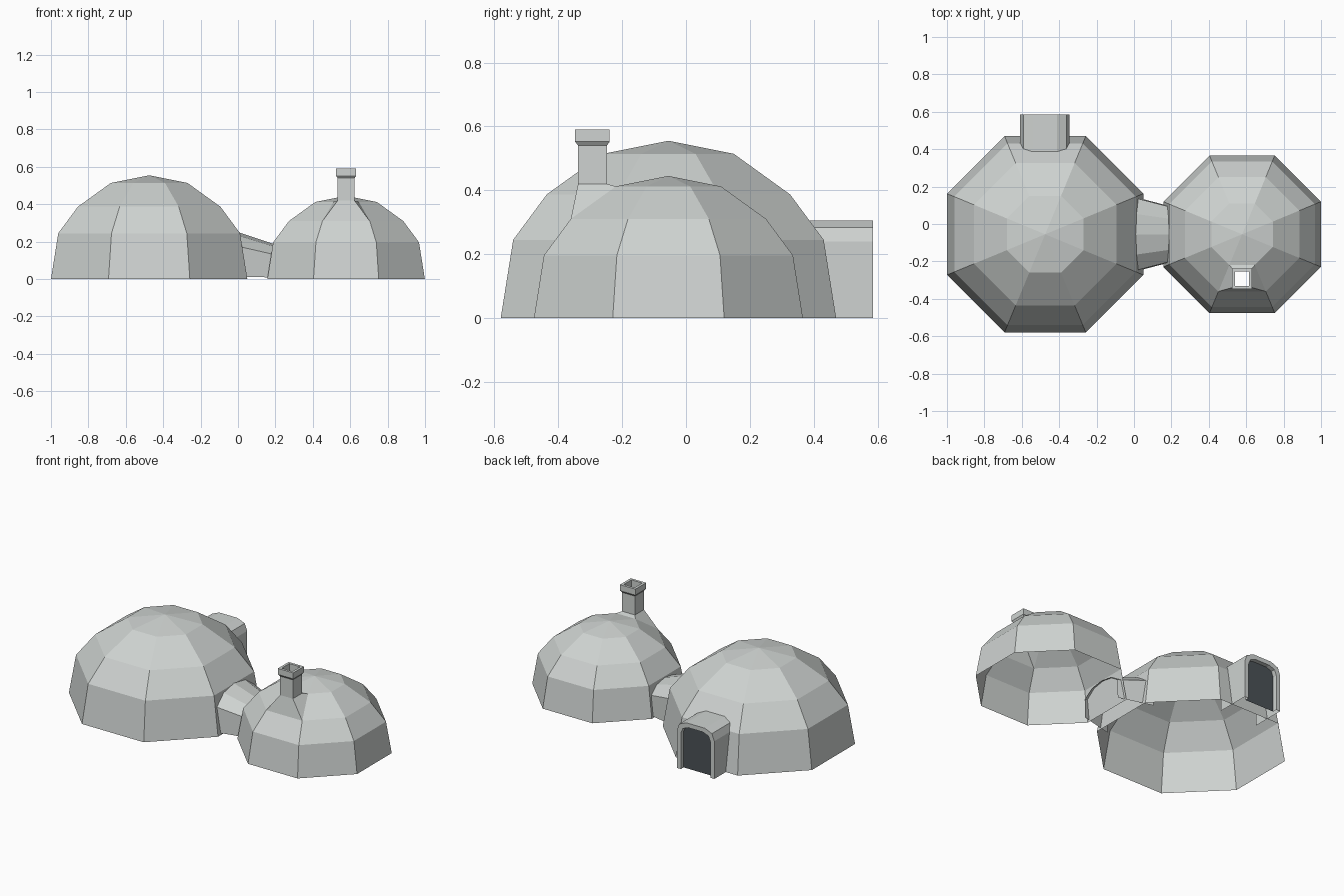
import bpy, math

if "Cube" in bpy.data.objects:
    bpy.data.objects.remove(bpy.data.objects["Cube"])

def material(name, rgb):
    m = bpy.data.materials.new(name)
    m.diffuse_color = (*rgb, 1)
    m.use_nodes = True
    m.node_tree.nodes["Principled BSDF"].inputs["Base Color"].default_value = m.diffuse_color
    return m

plaster = material("pale grey plaster", (0.62, 0.65, 0.635))
dark = material("dark slate", (0.07, 0.085, 0.095))

def make(name, verts, faces, mat):
    me = bpy.data.meshes.new(name)
    me.from_pydata(verts, [], faces)
    me.materials.append(mat)
    ob = bpy.data.objects.new(name, me)
    bpy.context.collection.objects.link(ob)
    return ob

def loft(name, rings, mat, closed=True):
    """Skin a list of equal-length vertex rings with quads."""
    n = len(rings[0])
    verts = [v for r in rings for v in r]
    faces = []
    for k in range(len(rings) - 1):
        for i in range(n if closed else n - 1):
            j = (i + 1) % n
            faces.append((k*n + i, k*n + j, (k+1)*n + j, (k+1)*n + i))
    return make(name, verts, faces, mat)

# Domes: open-bottomed eight-sided shells, given as (apothem, height) rings
PROFILE = [(0.525, 0), (0.486, 0.245), (0.381, 0.387), (0.205, 0.514)]

def dome(name, cx, cy, s, skip_face=None):
    verts = []
    for a, z in PROFILE:
        r = a * s / math.cos(math.pi / 8)
        for i in range(8):
            t = math.pi / 8 + i * math.pi / 4
            verts.append((cx + r*math.cos(t), cy + r*math.sin(t), z*s))
    verts.append((cx, cy, 0.555 * s))
    faces = [(k*8 + i, k*8 + (i+1) % 8, k*8 + 8 + (i+1) % 8, k*8 + 8 + i)
             for k in range(3) for i in range(8) if (k, i) != skip_face]
    faces += [(24 + i, 24 + (i+1) % 8, 32) for i in range(8)]
    make(name, verts, faces, plaster)
    return verts

dome("large_dome", -0.475, -0.055, 1.0)
# the front upper panel of the small dome opens into the chimney
sv = dome("small_dome", 0.578, -0.055, 0.802, (2, 5))

# Chimney: flared base growing from the missing panel, stack and hollow cap
def square(h, z):
    x, y = 0.578, -0.293
    return [(x-h, y-h, z), (x+h, y-h, z), (x+h, y+h, z), (x-h, y+h, z)]

panel = [sv[16 + 5], sv[16 + 6], sv[24 + 6], sv[24 + 5]]
loft("chimney", [panel, square(0.045, 0.42), square(0.045, 0.54),
                 square(0.054, 0.552), square(0.054, 0.59),
                 square(0.038, 0.59), square(0.038, 0.42)], plaster)

# Passage: tapered vaulted tunnel joining the domes
half = [(0.2, 0.012), (0.195, 0.175), (0.11, 0.232)]
arch = half + [(0, 0.25)] + [(-y, z) for y, z in reversed(half)]
loft("passage", [[(x, -0.055 - y*s, z*s) for y, z in arch]
                 for x, s in ((-0.02, 1.03), (0.2, 0.74))], plaster, False)

# Porch: arched hood at the back with a rim and a recessed dark door
outer = [(0.132, 0), (0.132, 0.24), (0.115, 0.284), (0.065, 0.305)]
inner = [(0.104, 0), (0.104, 0.228), (0.09, 0.262), (0.052, 0.277)]

def porch_ring(pts, y):
    full = pts + [(-x, z) for x, z in reversed(pts)]
    return [(-0.477 + x, y, z) for x, z in full]

loft("porch", [porch_ring(outer, 0.37), porch_ring(outer, 0.585),
               porch_ring(inner, 0.585), porch_ring(inner, 0.555)], plaster, False)
make("door", porch_ring(inner, 0.557), [tuple(range(8))], dark)
